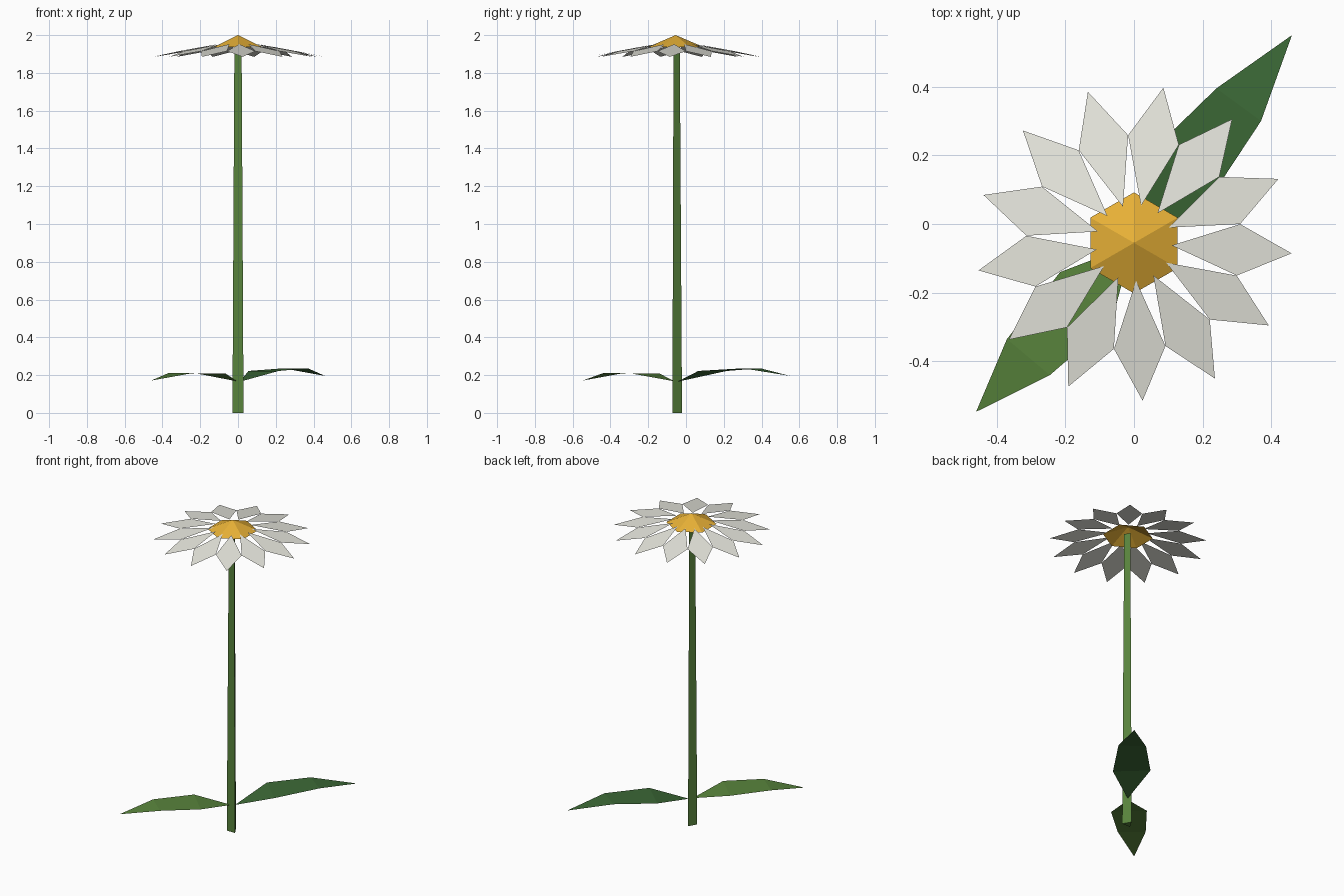
import bpy, math
from mathutils import Vector

if "Cube" in bpy.data.objects:
    bpy.data.objects.remove(bpy.data.objects["Cube"])

CY = -0.055  # the stem and bloom stand slightly in front of the centre


def material(name, rgb):
    m = bpy.data.materials.new(name)
    m.diffuse_color = (*rgb, 1)
    m.use_nodes = True
    m.node_tree.nodes["Principled BSDF"].inputs["Base Color"].default_value = m.diffuse_color
    return m


light_green = material("light green", (0.098, 0.23, 0.045))
dark_green = material("dark green", (0.045, 0.14, 0.037))
white = material("petal white", (0.80, 0.80, 0.73))
yellow = material("golden yellow", (0.86, 0.47, 0.04))


def build(name, verts, faces, mat):
    me = bpy.data.meshes.new(name)
    me.from_pydata(verts, [], faces)
    me.materials.append(mat)
    ob = bpy.data.objects.new(name, me)
    bpy.context.collection.objects.link(ob)
    return ob


def ring(n, r, z, start):
    return [(r * math.cos(start + math.tau * i / n),
             CY + r * math.sin(start + math.tau * i / n), z) for i in range(n)]


# Stem: tapered three-sided post with a flat side to the front
rot = math.pi / 2
build("stem", ring(3, 0.034, 0, rot) + ring(3, 0.022, 1.95, rot),
      [(i, (i + 1) % 3, (i + 1) % 3 + 3, i + 3) for i in range(3)]
      + [(2, 1, 0), (3, 4, 5)], light_green)

# Flower centre: open six-sided cone
build("flower_centre", ring(6, 0.147, 1.937, math.pi / 2) + [(0, CY, 2.0)],
      [(i, (i + 1) % 6, 6) for i in range(6)], yellow)

# Petals: thirteen drooping kites
verts, faces = [], []
for i in range(13):
    a = math.radians(-3.8) + math.tau * i / 13
    out = Vector((math.cos(a), math.sin(a), 0))
    side = Vector((-out.y, out.x, 0))
    for r, w, z in [(0.11, 0, 1.952), (0.305, -0.075, 1.915),
                    (0.46, 0, 1.885), (0.305, 0.075, 1.915)]:
        verts.append(Vector((0, CY, z)) + out * r + side * w)
    faces.append(tuple(range(4 * i, 4 * i + 4)))
build("petals", verts, faces, white)


# Leaves: arched strips of base, two cross rows and tip
def leaf(name, base, inner, outer, tip, mat):
    build(name, [base, *inner, *outer, tip],
          [(0, 2, 1), (1, 2, 4, 3), (3, 4, 5)], mat)


leaf("back_leaf", (0.01, -0.045, 0.165),
     [(0.055, 0.215, 0.222), (0.215, 0.065, 0.222)],
     [(0.24, 0.395, 0.236), (0.37, 0.30, 0.236)],
     (0.46, 0.55, 0.196), dark_green)
leaf("front_leaf", (-0.005, -0.06, 0.167),
     [(-0.065, -0.285, 0.208), (-0.215, -0.14, 0.208)],
     [(-0.245, -0.44, 0.21), (-0.37, -0.335, 0.21)],
     (-0.46, -0.547, 0.171), light_green)
